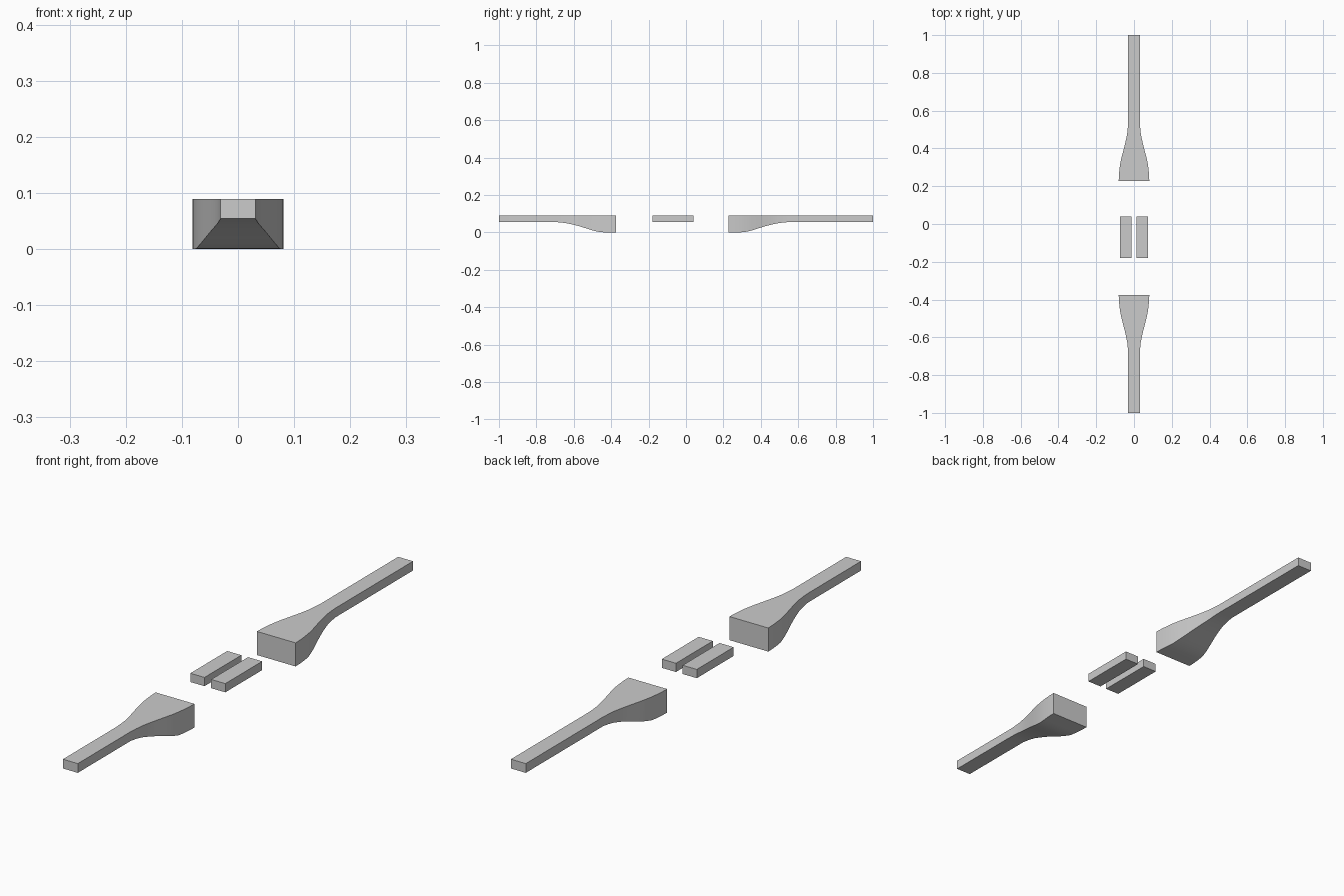
import bpy, bmesh

if "Cube" in bpy.data.objects:
    bpy.data.objects.remove(bpy.data.objects["Cube"])

TOP = 0.089
# flare sections: distance from wide end, half width, underside height
FLARE = [(0.0, 0.081, 0.0), (0.03, 0.080, 0.0), (0.06, 0.077, 0.0),
         (0.085, 0.074, 0.001), (0.12, 0.067, 0.009), (0.155, 0.058, 0.020),
         (0.19, 0.049, 0.031), (0.22, 0.042, 0.039), (0.25, 0.036, 0.046),
         (0.28, 0.033, 0.051), (0.31, 0.031, 0.054)]


def loft(name, sections):
    """Skin rectangular sections (y, x_min, x_max, z_min) into a closed solid."""
    bm = bmesh.new()
    rings = [[bm.verts.new(p) for p in ((x0, y, z), (x1, y, z), (x1, y, TOP), (x0, y, TOP))]
             for y, x0, x1, z in sections]
    for a, b in zip(rings, rings[1:]):
        for i in range(4):
            j = (i + 1) % 4
            bm.faces.new((a[i], a[j], b[j], b[i]))
    bm.faces.new(rings[0])
    bm.faces.new(rings[-1])
    bmesh.ops.recalc_face_normals(bm, faces=bm.faces)
    mesh = bpy.data.meshes.new(name)
    bm.to_mesh(mesh)
    bm.free()
    ob = bpy.data.objects.new(name, mesh)
    bpy.context.collection.objects.link(ob)
    bpy.context.view_layer.objects.active = ob
    ob.select_set(True)
    bpy.ops.object.shade_smooth_by_angle()
    ob.select_set(False)
    return ob


def strap(name, wide_y, tip_y):
    """Flared wide end tapering to a slim straight bar."""
    s = 1 if tip_y > wide_y else -1
    secs = [(wide_y + s * d, -w, w, z) for d, w, z in FLARE]
    secs.append((tip_y, -0.031, 0.031, 0.054))
    loft(name, secs)


# Front and back flared bars
strap("front_flared_bar", -0.375, -1.0)
strap("back_flared_bar", 0.228, 1.0)

# Pair of small blocks in the middle
for name, x0, x1 in (("left_block", -0.073, -0.014), ("right_block", 0.014, 0.073)):
    loft(name, [(-0.18, x0, x1, 0.056), (0.04, x0, x1, 0.056)])
